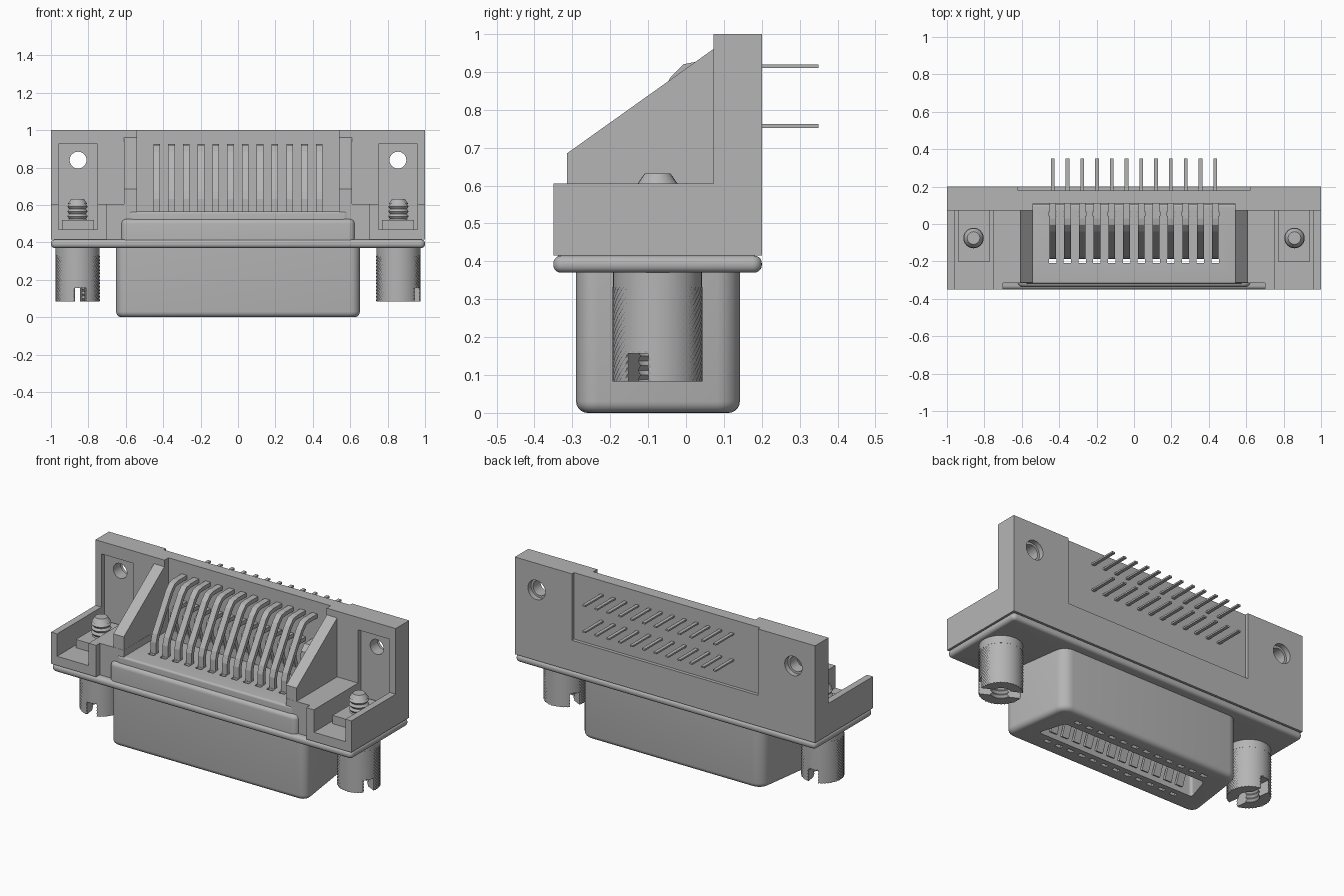
import bpy, bmesh, math
from mathutils import Matrix, Vector

if "Cube" in bpy.data.objects:
    bpy.data.objects.remove(bpy.data.objects["Cube"])

grey = bpy.data.materials.new("connector grey")
grey.use_nodes = True
grey.diffuse_color = (0.46, 0.46, 0.46, 1)
grey.node_tree.nodes["Principled BSDF"].inputs["Base Color"].default_value = (0.46, 0.46, 0.46, 1)


def finish(bm, name, smooth=False):
    """Turn a bmesh into a grey object."""
    bmesh.ops.recalc_face_normals(bm, faces=bm.faces)
    me = bpy.data.meshes.new(name)
    bm.to_mesh(me)
    bm.free()
    me.materials.append(grey)
    ob = bpy.data.objects.new(name, me)
    bpy.context.collection.objects.link(ob)
    if smooth:
        smooth_shade(ob)
    return ob


def smooth_shade(ob):
    bpy.ops.object.select_all(action='DESELECT')
    ob.select_set(True)
    bpy.context.view_layer.objects.active = ob
    bpy.ops.object.shade_smooth_by_angle(angle=math.radians(35))


def add_box(bm, x0, x1, y0, y1, z0, z1):
    size = Matrix.Diagonal((x1 - x0, y1 - y0, z1 - z0, 1))
    mid = Matrix.Translation(((x0 + x1) / 2, (y0 + y1) / 2, (z0 + z1) / 2))
    bmesh.ops.create_cube(bm, size=1, matrix=mid @ size)


def box(name, *extent):
    bm = bmesh.new()
    add_box(bm, *extent)
    return finish(bm, name)


def add_prism(bm, pts, x0, x1):
    """Extrude a (y, z) outline along x."""
    face = bm.faces.new([bm.verts.new((x0, y, z)) for y, z in pts])
    new = bmesh.ops.extrude_face_region(bm, geom=[face])["geom"]
    bmesh.ops.translate(bm, verts=[v for v in new if isinstance(v, bmesh.types.BMVert)], vec=(x1 - x0, 0, 0))


def rounded_slab(name, outline, z0, z1, corner, low=0, high=0):
    """Upright slab with rounded corners and rounded bottom and top rims."""
    bm = bmesh.new()
    face = bm.faces.new([bm.verts.new((x, y, z0)) for x, y in outline])
    new = bmesh.ops.extrude_face_region(bm, geom=[face])["geom"]
    bmesh.ops.translate(bm, verts=[v for v in new if isinstance(v, bmesh.types.BMVert)], vec=(0, 0, z1 - z0))
    bmesh.ops.recalc_face_normals(bm, faces=bm.faces)
    upright = [e for e in bm.edges if abs(e.verts[0].co.z - e.verts[1].co.z) > 0.01]
    bmesh.ops.bevel(bm, geom=upright, offset=corner, segments=6, profile=0.5, affect='EDGES')
    for z, r in ((z0, low), (z1, high)):
        if r:
            rim = [e for e in bm.edges if all(abs(v.co.z - z) < 0.0001 for v in e.verts)]
            bmesh.ops.bevel(bm, geom=rim, offset=r, segments=5, profile=0.5, affect='EDGES')
    return finish(bm, name, True)


def lathe(name, profile, x, y, sides=32, smooth=True):
    """Revolve a (radius, z) profile around an upright axis."""
    bm = bmesh.new()
    rings = []
    for r, z in profile:
        rings.append([bm.verts.new((x + r * math.cos(a), y + r * math.sin(a), z))
                      for a in (math.tau * i / sides for i in range(sides))])
    for a, b in zip(rings, rings[1:]):
        for i in range(sides):
            j = (i + 1) % sides
            bm.faces.new((a[i], a[j], b[j], b[i]))
    bm.faces.new(rings[0])
    bm.faces.new(rings[-1])
    return finish(bm, name, smooth)


def rod_y(name, r, x, z, y0, y1):
    bm = bmesh.new()
    place = Matrix.Translation((x, (y0 + y1) / 2, z)) @ Matrix.Rotation(math.pi / 2, 4, 'X')
    bmesh.ops.create_cone(bm, cap_ends=True, segments=32, radius1=r, radius2=r, depth=y1 - y0, matrix=place)
    return finish(bm, name)


def cut(ob, cutters, keep=False):
    """Subtract the cutters and bake the result."""
    for c in cutters:
        m = ob.modifiers.new("cut", 'BOOLEAN')
        m.operation = 'DIFFERENCE'
        m.solver = 'EXACT'
        m.object = c
    bpy.context.view_layer.update()
    baked = bpy.data.meshes.new_from_object(ob.evaluated_get(bpy.context.evaluated_depsgraph_get()))
    ob.modifiers.clear()
    ob.data = baked
    if not keep:
        for c in cutters:
            bpy.data.objects.remove(c)


def d_shape(front, back, y0, y1):
    return [(-front, y0), (front, y0), (back, y1), (-back, y1)]


# Housing: L-shaped bracket with a central bay, screw pockets and mounting holes
bm = bmesh.new()
add_prism(bm, [(-0.35, 0.415), (0.2, 0.415), (0.2, 1), (0.072, 1), (0.072, 0.605), (-0.35, 0.605)], -1, 1)
housing = finish(bm, "housing")
cutters = [box("bay_cutter", -0.54, 0.54, -1, 0.11, 0.3, 1.2),
           box("front_cutter", -0.7, 0.7, -1, -0.315, 0.3, 1.2),
           box("back_cutter", -0.62, 0.62, 0.18, 1, 0.6, 1.2)]
for s in (-1, 1):
    a, b = sorted((s * 0.75, s * 0.96))
    cutters += [box("pocket_cutter", a, b, -1, 0.1, 0.47, 0.925),
                rod_y("hole_cutter", 0.045, s * 0.855, 0.84, -1, 1),
                rod_y("counterbore_cutter", 0.058, s * 0.855, 0.84, 0.17, 1)]
cut(housing, cutters)

# Sloping gussets beside the contacts, and pocket bosses
for s, side in ((1, "left"), (-1, "right")):
    bm = bmesh.new()
    add_prism(bm, [(-0.314, 0.6), (-0.314, 0.685), (0.072, 0.96), (0.112, 0.96), (0.112, 0.6)], s * 0.541, s * 0.61)
    finish(bm, side + "_gusset")
    box(side + "_boss", s * 0.855 - 0.085, s * 0.855 + 0.085, -0.2, 0.09, 0.46, 0.52)

# Metal flange, shell and rear insulator
flange = rounded_slab("flange", [(-1, -0.35), (1, -0.35), (1, 0.2), (-1, 0.2)], 0.37, 0.415, 0.025, 0.02, 0.02)
shell = rounded_slab("shell", d_shape(0.66, 0.6, -0.29, 0.142), 0, 0.38, 0.06, 0.03)
collar = rounded_slab("insulator_base", d_shape(0.63, 0.57, -0.338, 0.108), 0.405, 0.525, 0.04, 0, 0.025)
insulator = rounded_slab("insulator_top", d_shape(0.595, 0.56, -0.32, 0.107), 0.5, 0.565, 0.03, 0, 0.012)

# Mating opening and through slots for the contacts
columns = [-0.435 + 0.079 * i for i in range(12)]
opening = rounded_slab("opening_cutter", d_shape(0.53, 0.48, -0.155, 0.005), -0.1, 0.3, 0.02)
bm = bmesh.new()
for x in columns:
    for y in (-0.197, 0.055):
        add_box(bm, x - 0.02, x + 0.02, y - 0.011, y + 0.011, -0.2, 0.8)
slots = finish(bm, "slot_cutter")
cut(shell, [opening])
for part in (shell, flange, collar, insulator):
    cut(part, [slots], keep=True)
    smooth_shade(part)
bpy.data.objects.remove(slots)


def add_strip(bm, path, x, width, thick):
    """Flat bent strip following a (y, z) path."""
    pts = [Vector(p) for p in path]
    near, far = [], []
    for i, p in enumerate(pts):
        d = pts[min(i + 1, len(pts) - 1)] - pts[max(i - 1, 0)]
        n = Vector((-d.y, d.x)).normalized() * thick / 2
        near.append(p + n)
        far.append(p - n)
    add_prism(bm, near + far[::-1], x - width / 2, x + width / 2)


# Contacts: two rows of bent strips, board pins and socket springs
outer = [(-0.172, 0.55), (-0.172, 0.63), (-0.16, 0.67), (-0.03, 0.88), (0.0, 0.91), (0.03, 0.915), (0.12, 0.915)]
inner = [(0.03, 0.55), (0.03, 0.62), (0.01, 0.68), (0.015, 0.73), (0.04, 0.757), (0.12, 0.757)]
contacts, pins, springs = bmesh.new(), bmesh.new(), bmesh.new()
for x in columns:
    add_strip(contacts, outer, x, 0.036, 0.024)
    add_strip(contacts, inner, x, 0.036, 0.024)
    for z in (0.915, 0.757):
        add_box(pins, x - 0.01, x + 0.01, 0.17, 0.35, z - 0.005, z + 0.005)
    add_strip(springs, [(-0.15, 0.03), (-0.115, 0.12), (-0.15, 0.3)], x, 0.045, 0.016)
    add_strip(springs, [(0.0, 0.03), (-0.035, 0.12), (0.0, 0.3)], x, 0.045, 0.016)
finish(contacts, "bent_contacts")
finish(pins, "board_pins")
finish(springs, "socket_springs")


def threads(r, z0, z1, turns):
    step = (z1 - z0) / (2 * turns)
    return [(r if i % 2 else r * 0.82, z0 + step * i) for i in range(2 * turns + 1)]


# Jack screws with knurled, slotted nuts
for s, side, turn in ((1, "left", -27), (-1, "right", -82)):
    x, y = s * 0.858, -0.075
    lathe(side + "_screw", threads(0.055, 0.5, 0.605, 4) + [(0.052, 0.606), (0.034, 0.632)], x, y, 24)
    lathe(side + "_nut_collar", [(0.117, 0.325), (0.117, 0.385)], x, y, 48)
    bm = bmesh.new()
    rows, sides, rings = 28, 80, []
    for j in range(rows + 1):
        rings.append([])
        for i in range(sides):
            a = math.tau * i / sides
            r = 0.119 if (i + j) % 2 else 0.114
            rings[j].append(bm.verts.new((x + r * math.cos(a), y + r * math.sin(a), 0.083 + 0.249 * j / rows)))
    for low, up in zip(rings, rings[1:]):
        for i in range(sides):
            k = (i + 1) % sides
            bm.faces.new((low[i], low[k], up[k], up[i]))
    bm.faces.new(rings[0])
    bm.faces.new(rings[-1])
    nut = finish(bm, side + "_knurled_nut")
    slot = box("nut_slot_cutter", -0.2, 0.2, -0.03, 0.03, 0, 0.157)
    slot.matrix_world = Matrix.Translation((x, y, 0)) @ Matrix.Rotation(math.radians(turn), 4, 'Z')
    bore = lathe("nut_bore_cutter", threads(0.06, 0.05, 0.25, 8), x, y, 24)
    cut(nut, [slot, bore])
